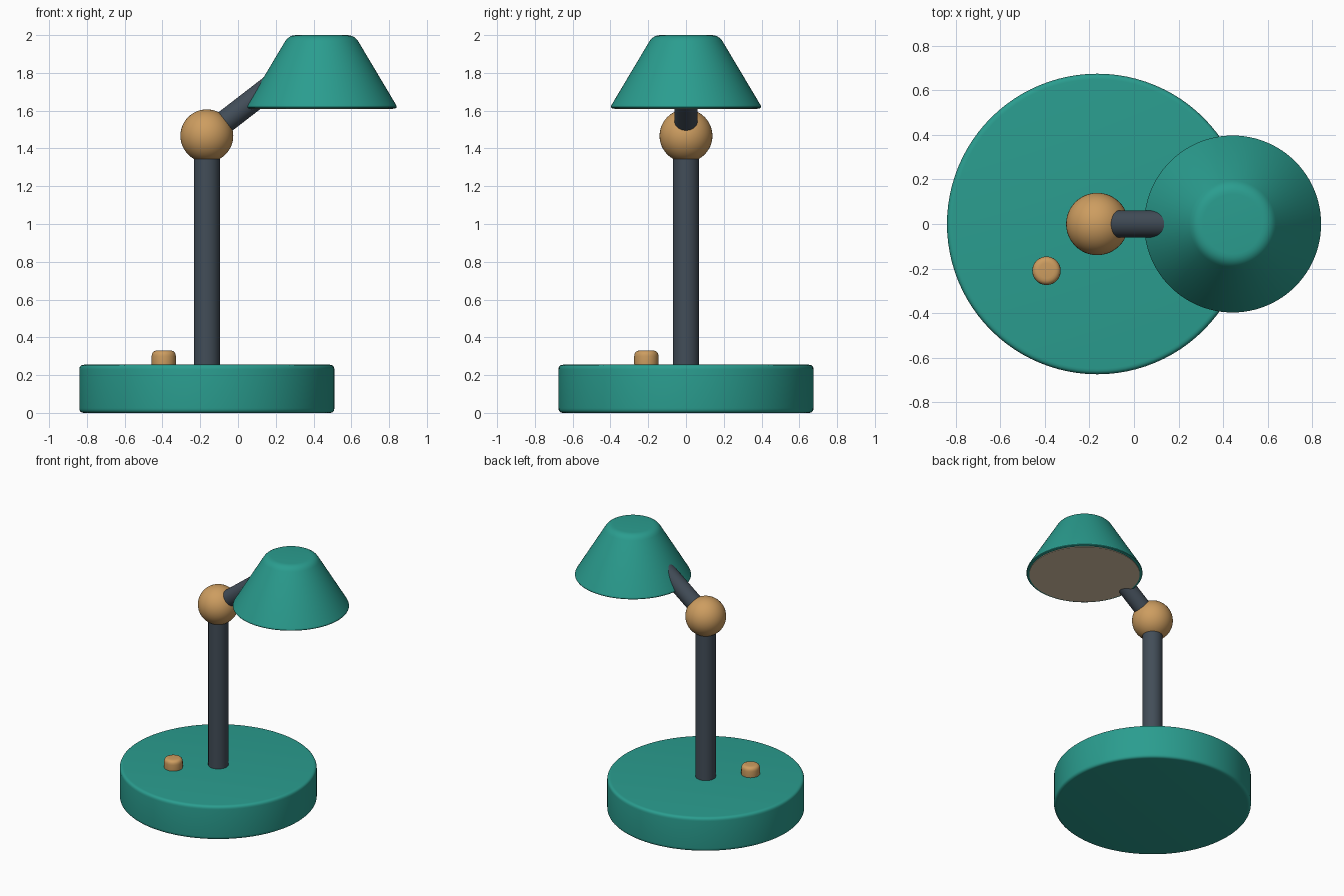
import bpy, bmesh, math
from mathutils import Vector

if "Cube" in bpy.data.objects:
    bpy.data.objects.remove(bpy.data.objects["Cube"])


def material(name, rgb):
    """Make a flat material from 0-255 screen colour values."""
    lin = [((c / 255 + 0.055) / 1.055) ** 2.4 for c in rgb]
    m = bpy.data.materials.new(name)
    m.diffuse_color = (*lin, 1)
    m.use_nodes = True
    m.node_tree.nodes["Principled BSDF"].inputs["Base Color"].default_value = m.diffuse_color
    return m


teal = material("teal", (42, 157, 143))
slate = material("slate", (66, 77, 88))
brass = material("brass", (205, 157, 96))
cream = material("cream", (222, 200, 172))


def finish(obj, name, mat):
    obj.name = name
    obj.data.materials.append(mat)
    bpy.ops.object.select_all(action='DESELECT')
    bpy.context.view_layer.objects.active = obj
    obj.select_set(True)
    bpy.ops.object.shade_smooth_by_angle(angle=math.radians(35))
    return obj


def rounded(corners):
    """Replace each (radius, z, cut) corner by a short curve."""
    pts = []
    for i, (r, z, cut) in enumerate(corners):
        p = Vector((r, z))
        if cut == 0:
            pts.append(p)
            continue
        a = p + (Vector(corners[i - 1][:2]) - p).normalized() * cut
        b = p + (Vector(corners[i + 1][:2]) - p).normalized() * cut
        for k in range(6):
            t = k / 5
            pts.append(a * (1 - t) ** 2 + p * 2 * t * (1 - t) + b * t * t)
    return pts


def lathe(name, corners, x, y, mat, steps=64):
    bm = bmesh.new()
    verts = [bm.verts.new((p.x, 0, p.y)) for p in rounded(corners)]
    edges = [bm.edges.new(e) for e in zip(verts, verts[1:])]
    bmesh.ops.spin(bm, geom=verts + edges, cent=(0, 0, 0), axis=(0, 0, 1),
                   angle=math.tau, steps=steps)
    bmesh.ops.remove_doubles(bm, verts=bm.verts, dist=1e-4)
    bmesh.ops.recalc_face_normals(bm, faces=bm.faces)
    mesh = bpy.data.meshes.new(name)
    bm.to_mesh(mesh)
    bm.free()
    obj = bpy.data.objects.new(name, mesh)
    bpy.context.collection.objects.link(obj)
    obj.location = (x, y, 0)
    return finish(obj, name, mat)


def rod(name, start, end, radius, mat):
    a, b = Vector(start), Vector(end)
    bpy.ops.mesh.primitive_cylinder_add(vertices=40, radius=radius,
                                        depth=(b - a).length, location=(a + b) / 2)
    obj = bpy.context.object
    obj.rotation_euler = (b - a).to_track_quat('Z', 'Y').to_euler()
    return finish(obj, name, mat)


PX = -0.165   # pole position
SX = 0.443    # shade position

# Heavy round base and its push button
lathe("base", [(0, 0, 0), (0.675, 0, 0.025), (0.675, 0.255, 0.025), (0, 0.255, 0)],
      PX, 0, teal, 96)
lathe("button", [(0, 0.24, 0), (0.064, 0.24, 0.02), (0.064, 0.33, 0.03), (0, 0.33, 0)],
      -0.393, -0.21, brass, 40)

# Pole, ball joint and slanted arm
rod("pole", (PX, 0, 0.2), (PX, 0, 1.45), 0.069, slate)
bpy.ops.mesh.primitive_uv_sphere_add(segments=48, ring_count=24, radius=0.14,
                                     location=(PX, 0, 1.467))
finish(bpy.context.object, "ball_joint", brass)
rod("arm", (PX, 0, 1.467), (0.25, 0, 1.787), 0.061, slate)

# Conical shade with soft edges, closed underneath by a pale diffuser
lathe("shade", [(0, 1.612, 0), (0.405, 1.612, 0.022), (0.174, 2.0, 0.04), (0, 2.0, 0)],
      SX, 0, teal, 96)
lathe("diffuser", [(0, 1.62, 0), (0.378, 1.62, 0), (0.378, 1.608, 0), (0, 1.608, 0)],
      SX, 0, cream, 96)
